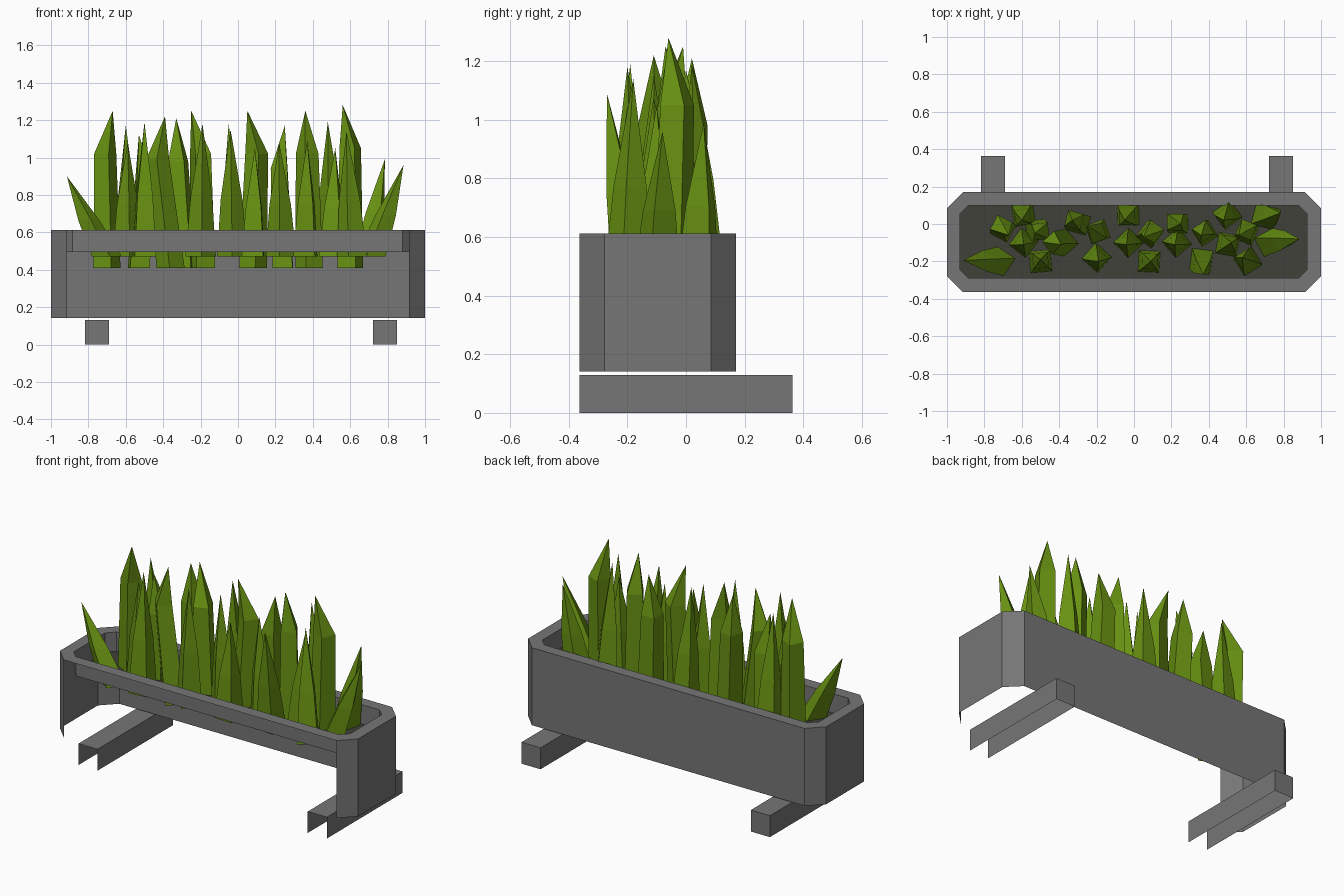
import bpy, math
from mathutils import Vector


def material(name, rgb):
    m = bpy.data.materials.new(name)
    m.diffuse_color = (*rgb, 1)
    return m


STONE = material("grey stone", (0.18, 0.18, 0.18))
SOIL = material("dark soil", (0.052, 0.052, 0.042))
LEAF = material("leaf green", (0.14, 0.29, 0.006))


def add_mesh(name, verts, faces, mat):
    me = bpy.data.meshes.new(name)
    me.from_pydata(verts, [], faces)
    me.materials.append(mat)
    ob = bpy.data.objects.new(name, me)
    bpy.context.collection.objects.link(ob)
    return ob


def octagon(x0, x1, y0, y1, c, z):
    # counter-clockwise, edge 0 is the front edge
    return [(x0 + c, y0, z), (x1 - c, y0, z), (x1, y0 + c, z), (x1, y1 - c, z),
            (x1 - c, y1, z), (x0 + c, y1, z), (x0, y1 - c, z), (x0, y0 + c, z)]


def band(a, b, n, skip=()):
    # quads joining ring a to ring b of n vertices
    return [(a + i, a + (i + 1) % n, b + (i + 1) % n, b + i)
            for i in range(n) if i not in skip]


# planter shell: outer wall (open front and bottom), rim, inner lip
outer = (-1, 1, -0.363, 0.17, 0.085)
inner = (-0.93, 0.925, -0.29, 0.10, 0.045)
verts = (octagon(*outer, 0.142) + octagon(*outer, 0.612)
         + octagon(*inner, 0.612) + octagon(*inner, 0.495))
add_mesh("planter_box", verts,
         band(0, 8, 8, skip=(0,)) + band(8, 16, 8) + band(16, 24, 8), STONE)

# soil surface
add_mesh("soil", octagon(*inner, 0.495), [tuple(range(8))], SOIL)

# foot rails, open at the front and underneath
for side, x0 in (("left", -0.817), ("right", 0.722)):
    x1, y0, y1, h = x0 + 0.128, -0.363, 0.363, 0.13
    v = [(x, y, z) for z in (0, h) for x, y in ((x0, y0), (x1, y0), (x1, y1), (x0, y1))]
    add_mesh(side + "_foot_rail", v, band(0, 4, 4, skip=(0,)) + [(4, 5, 6, 7)], STONE)


# four-sided leaf blade through base, middle and tip
def blade(name, base, mid, tip, r0, r1, turn):
    v = []
    for p, r in ((base, r0), (mid, r1)):
        for i in range(4):
            a = turn + i * math.pi / 2
            v.append((p[0] + r * math.cos(a), p[1] + r * math.sin(a), p[2]))
    v.append(tip)
    f = band(0, 4, 4) + [(4 + i, 4 + (i + 1) % 4, 8) for i in range(4)]
    add_mesh(name, v, f, LEAF)


# straight blades: base x, y and tip x, y, z
straight = [
    (-0.70, -0.20, -0.915, -0.195, 0.90), (-0.59, 0.05, -0.60, 0.02, 1.17),
    (-0.59, -0.10, -0.59, -0.11, 1.08), (-0.50, -0.20, -0.50, -0.19, 1.19),
    (-0.20, -0.18, -0.19, -0.20, 1.18), (-0.03, 0.05, -0.05, 0.02, 1.18),
    (-0.03, -0.10, -0.04, -0.11, 1.15), (0.08, -0.20, 0.09, -0.20, 1.05),
    (0.23, -0.10, 0.22, -0.11, 1.08), (0.36, -0.19, 0.37, -0.27, 1.09),
    (0.50, 0.05, 0.48, 0.02, 1.19), (0.50, -0.11, 0.52, -0.10, 1.05),
    (0.61, -0.20, 0.58, -0.18, 1.14), (0.69, 0.04, 0.785, 0.06, 0.99),
    (0.71, -0.10, 0.885, -0.08, 0.96)]
for i, (bx, by, tx, ty, tz) in enumerate(straight):
    b, t = Vector((bx, by, 0.47)), Vector((tx, ty, tz))
    blade(f"straight_blade_{i + 1}", b, b.lerp(t, 0.45), t, 0.082, 0.058, 0.2 + 0.75 * i)

# bent blades: base x, y, middle x, y and tip x, y, z
bent = [
    (-0.70, -0.03, -0.71, -0.01, -0.67, -0.06, 1.25),
    (-0.53, -0.03, -0.50, -0.04, -0.53, -0.05, 1.12),
    (-0.36, -0.10, -0.43, -0.10, -0.39, -0.11, 1.22),
    (-0.29, 0.00, -0.32, 0.02, -0.33, 0.02, 1.21),
    (-0.19, -0.04, -0.20, -0.05, -0.25, -0.01, 1.25),
    (0.08, -0.06, 0.10, -0.04, 0.05, -0.07, 1.25),
    (0.24, 0.00, 0.22, 0.01, 0.25, 0.00, 1.17),
    (0.38, -0.05, 0.37, -0.04, 0.36, -0.06, 1.25),
    (0.60, -0.05, 0.60, -0.03, 0.56, -0.06, 1.28)]
for i, (bx, by, mx, my, tx, ty, tz) in enumerate(bent):
    blade(f"bent_blade_{i + 1}", (bx, by, 0.41), (mx, my, tz - 0.23), (tx, ty, tz),
          0.075, 0.062, 0.3 + 0.6 * i)
